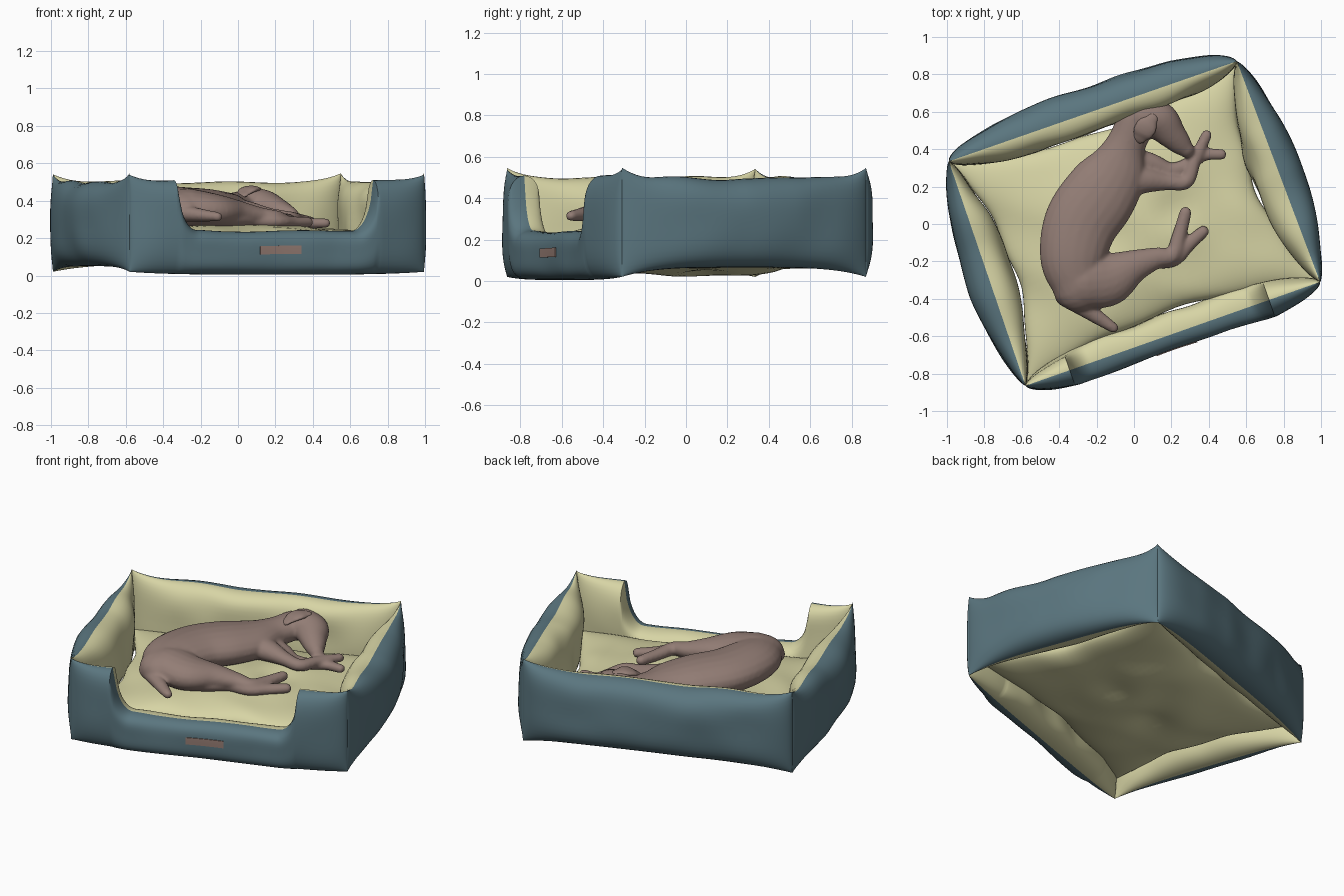
import bpy, bmesh, math
from mathutils import Vector, noise

if "Cube" in bpy.data.objects:
    bpy.data.objects.remove(bpy.data.objects["Cube"])


def material(name, rgb):
    m = bpy.data.materials.new(name)
    m.diffuse_color = (*rgb, 1)
    m.use_nodes = True
    m.node_tree.nodes["Principled BSDF"].inputs["Base Color"].default_value = m.diffuse_color
    return m


BLUE = material("slate blue fabric", (0.103, 0.18, 0.212))
CREAM = material("pale yellow fabric", (0.68, 0.66, 0.375))
BROWN = material("brown fur", (0.29, 0.205, 0.178))
TAG = material("brown tag", (0.30, 0.20, 0.17))


def finish(name, bm, mats, angle=60):
    bmesh.ops.remove_doubles(bm, verts=bm.verts, dist=0.0005)
    bmesh.ops.recalc_face_normals(bm, faces=bm.faces)
    me = bpy.data.meshes.new(name)
    bm.to_mesh(me)
    bm.free()
    for m in mats:
        me.materials.append(m)
    ob = bpy.data.objects.new(name, me)
    bpy.context.collection.objects.link(ob)
    bpy.ops.object.select_all(action='DESELECT')
    ob.select_set(True)
    bpy.context.view_layer.objects.active = ob
    bpy.ops.object.shade_smooth_by_angle(angle=math.radians(angle))
    return ob


def grid(bm, rows, closed=False, rule=lambda j: 0):
    vs = [[bm.verts.new(p) for p in r] for r in rows]
    n = len(vs[0])
    for a, b in zip(vs, vs[1:]):
        for j in range(n if closed else n - 1):
            k = (j + 1) % n
            bm.faces.new((a[j], a[k], b[k], b[j])).material_index = rule(j)
    return vs


# Bed corners, seen from above
A, B = Vector((-0.99, 0.335, 0)), Vector((0.55, 0.87, 0))
C, D = Vector((0.995, -0.31, 0)), Vector((-0.58, -0.865, 0))


class Wall:
    """Pillow-like bolster between two corners, seamed along its rim."""

    def __init__(self, p, q, out, inn, lift, mid, full=False, notch=False):
        self.p, self.q, self.size = p, q, (out, inn)
        self.lift, self.mid, self.full, self.notch = lift, mid, full, notch
        d = (q - p).normalized()
        self.n = Vector((-d.y, d.x, 0))
        if self.n.dot(p + q) < 0:
            self.n = -self.n

    def top(self, t):
        x = abs(2 * t - 1)
        h = self.mid + (0.545 - self.mid) * x ** 8
        if self.notch:
            d = min(max(min((t - 0.155) / 0.07, (0.825 - t) / 0.07), 0), 1)
            h += (0.238 - h) * math.sqrt(1 - (1 - d) ** 2)
        return h + 0.02 * noise.noise(self.p + Vector((t * 5, 0, 3)))

    def point(self, t, s, side, extra=0):
        x, y = abs(2 * t - 1), abs(2 * s - 1)
        bt = (1 - x ** 3) ** 0.6 if self.full else (1 - x * x) ** 0.75
        if self.notch and side == 0:
            bt *= min(1, 0.66 + 0.75 * x * x)
        bulge = bt * max(0, 1 - y ** 4) ** 0.5
        low = 0.02 + self.lift * (1 - x ** 4)
        p = self.p.lerp(self.q, t)
        p.z = low + (self.top(t) - low) * s
        r = 1 + (0.12, 0.22)[side] * noise.noise(p * 4 + Vector((0, 0, side * 7)))
        off = self.size[side] * bulge * r + extra
        return p + self.n * (off if side == 0 else -off)

    def build(self, name):
        nt, ns = (150 if self.notch else 70), 20
        ss = [0.5 - 0.5 * math.cos(math.pi * j / ns) for j in range(ns + 1)]
        ts = [0.5 - 0.5 * math.cos(math.pi * i / nt) for i in range(nt + 1)]
        bm = bmesh.new()
        for side in (0, 1):
            grid(bm, [[self.point(t, s, side) for s in ss] for t in ts],
                 rule=lambda j: side)
        finish(name, bm, [BLUE, CREAM])


# Four bolster walls, blue outside and pale inside
Wall(A, B, 0.132, 0.11, 0.04, 0.497, True).build("back_wall")
Wall(B, C, 0.124, 0.14, 0.045, 0.497).build("right_wall")
Wall(A, D, 0.123, 0.13, 0.03, 0.497).build("left_wall")
front = Wall(D, C, 0.115, 0.115, -0.015, 0.505, True, True)
front.build("front_wall")

# Small blank tag plate on the low front wall
bm = bmesh.new()
N = 10
tags = [[front.point(0.427 + 0.138 * i / N, 0.47 + 0.19 * j / 4, 0, 0.005)
         for j in range(5)] for i in range(N + 1)]
grid(bm, tags)
geo = bmesh.ops.extrude_face_region(bm, geom=bm.faces[:])["geom"]
bmesh.ops.translate(bm, vec=-front.n * 0.006,
                    verts=[v for v in geo if isinstance(v, bmesh.types.BMVert)])
finish("front_tag", bm, [TAG], 30)

# Floor cushion, a pillow with drawn-in edges
bm = bmesh.new()
M = 44
for sign in (1, -1):
    rows = []
    for i in range(M + 1):
        row = []
        for j in range(M + 1):
            a, b = -math.cos(math.pi * i / M), -math.cos(math.pi * j / M)
            wave = 0.015 * math.sin(9 * (a + b)) * (1 - a * a * b * b)
            u = a * (1 - (0.175 + wave) * (1 - b * b))
            v = b * (1 - (0.19 - wave) * (1 - a * a))
            p = D.lerp(C, (u + 1) / 2).lerp(A.lerp(B, (u + 1) / 2), (v + 1) / 2)
            h = (max(0, 1 - a * a) * max(0, 1 - b * b)) ** 0.35
            dent = sum(math.exp(-((p.x - x) ** 2 + (p.y - y) ** 2) / 0.012)
                       for x, y in ((-0.2, -0.07), (0.2, 0.07)))
            h *= 1 + 0.2 * noise.noise(p * 3.5) - 0.2 * dent
            p.z = 0.155 + sign * 0.13 * h
            row.append(p)
        rows.append(row)
    grid(bm, rows)
finish("floor_cushion", bm, [CREAM])


# Sleeping dog: tapered tubes (x, y, z, half width, half height) fused together
def tube(bm, pts, sides=20, steps=6):
    pts = [Vector(p) for p in pts]
    ext = [2 * pts[0] - pts[1]] + pts + [2 * pts[-1] - pts[-2]]
    path = []
    for k in range(1, len(ext) - 2):
        p0, p1, p2, p3 = ext[k - 1:k + 3]
        for i in range(steps):
            t = i / steps
            path.append(0.5 * (2 * p1 + (p2 - p0) * t
                               + (2 * p0 - 5 * p1 + 4 * p2 - p3) * t * t
                               + (3 * p1 - p0 - 3 * p2 + p3) * t ** 3))
    path.append(pts[-1])
    rings = []

    def ring(c, tan, f, shift):
        sd = Vector((tan.y, -tan.x, 0)).normalized()
        o = Vector(c[:3]) + tan * shift
        rings.append([o + sd * (c[3] * f * math.cos(w)) + Vector((0, 0, c[4] * f * math.sin(w)))
                      for w in (2 * math.pi * k / sides for k in range(sides))])

    n = len(path)
    tans = [Vector((path[min(i + 1, n - 1)] - path[max(i - 1, 0)])[:3]).normalized()
            for i in range(n)]
    caps = [math.pi / 2 * k / 5 for k in range(1, 5)]
    for a in reversed(caps):
        ring(path[0], tans[0], math.cos(a), -path[0][3] * math.sin(a))
    for c, tan in zip(path, tans):
        ring(c, tan, 1, 0)
    for a in caps:
        ring(path[-1], tans[-1], math.cos(a), path[-1][3] * math.sin(a))
    vs = grid(bm, rings, True)
    bm.faces.new(vs[0])
    bm.faces.new(vs[-1])


def fused(name, tubes, voxel, smooth):
    bm = bmesh.new()
    for t in tubes:
        tube(bm, t)
    ob = finish(name, bm, [BROWN])
    r = ob.modifiers.new("fuse", 'REMESH')
    r.mode, r.voxel_size, r.use_smooth_shade = 'VOXEL', voxel, True
    s = ob.modifiers.new("soften", 'SMOOTH')
    s.factor, s.iterations = 0.5, smooth


torso = [(-0.295, -0.325, 0.36, 0.145, 0.10), (-0.325, -0.18, 0.365, 0.178, 0.11),
         (-0.285, 0.0, 0.36, 0.198, 0.112), (-0.185, 0.15, 0.355, 0.2, 0.11),
         (-0.10, 0.28, 0.35, 0.17, 0.10), (-0.045, 0.42, 0.355, 0.108, 0.085),
         (0.01, 0.54, 0.37, 0.105, 0.08)]
head = [(0.07, 0.57, 0.38, 0.108, 0.09), (0.14, 0.545, 0.375, 0.105, 0.085),
        (0.205, 0.475, 0.355, 0.078, 0.068), (0.252, 0.425, 0.34, 0.06, 0.052),
        (0.282, 0.395, 0.33, 0.043, 0.04)]
upper_hind = [(-0.25, -0.305, 0.36, 0.15, 0.105), (-0.13, -0.29, 0.345, 0.145, 0.095),
              (0.0, -0.225, 0.335, 0.09, 0.068), (0.12, -0.182, 0.32, 0.058, 0.046),
              (0.205, -0.165, 0.31, 0.045, 0.038), (0.24, -0.07, 0.3, 0.039, 0.035),
              (0.275, 0.06, 0.3, 0.033, 0.03)]
lower_hind = [(-0.18, -0.29, 0.315, 0.13, 0.07), (-0.05, -0.255, 0.305, 0.10, 0.055),
              (0.08, -0.195, 0.295, 0.058, 0.045),
              (0.21, -0.185, 0.29, 0.044, 0.036), (0.29, -0.11, 0.285, 0.038, 0.032),
              (0.37, -0.04, 0.285, 0.032, 0.029)]
upper_fore = [(-0.07, 0.24, 0.35, 0.11, 0.08), (0.07, 0.235, 0.335, 0.07, 0.06),
              (0.18, 0.225, 0.32, 0.045, 0.04), (0.28, 0.228, 0.307, 0.04, 0.036),
              (0.325, 0.34, 0.3, 0.035, 0.032), (0.388, 0.475, 0.29, 0.029, 0.026)]
lower_fore = [(-0.04, 0.33, 0.32, 0.09, 0.07), (0.09, 0.32, 0.305, 0.06, 0.05),
              (0.19, 0.285, 0.295, 0.045, 0.037), (0.28, 0.31, 0.285, 0.04, 0.033),
              (0.37, 0.368, 0.28, 0.034, 0.029), (0.467, 0.372, 0.28, 0.029, 0.026)]
tail = [(-0.36, -0.38, 0.34, 0.065, 0.055), (-0.26, -0.455, 0.33, 0.046, 0.042),
        (-0.17, -0.515, 0.32, 0.036, 0.032), (-0.11, -0.555, 0.315, 0.028, 0.025)]
fused("sleeping_dog", [torso, head, upper_hind, lower_hind, upper_fore, lower_fore, tail],
      0.011, 4)

# Folded ear flap
ear = [(0.095, 0.56, 0.46, 0.034, 0.016), (0.07, 0.525, 0.463, 0.056, 0.018),
       (0.045, 0.488, 0.454, 0.054, 0.018), (0.03, 0.462, 0.438, 0.038, 0.014)]
fused("dog_ear", [ear], 0.007, 2)
